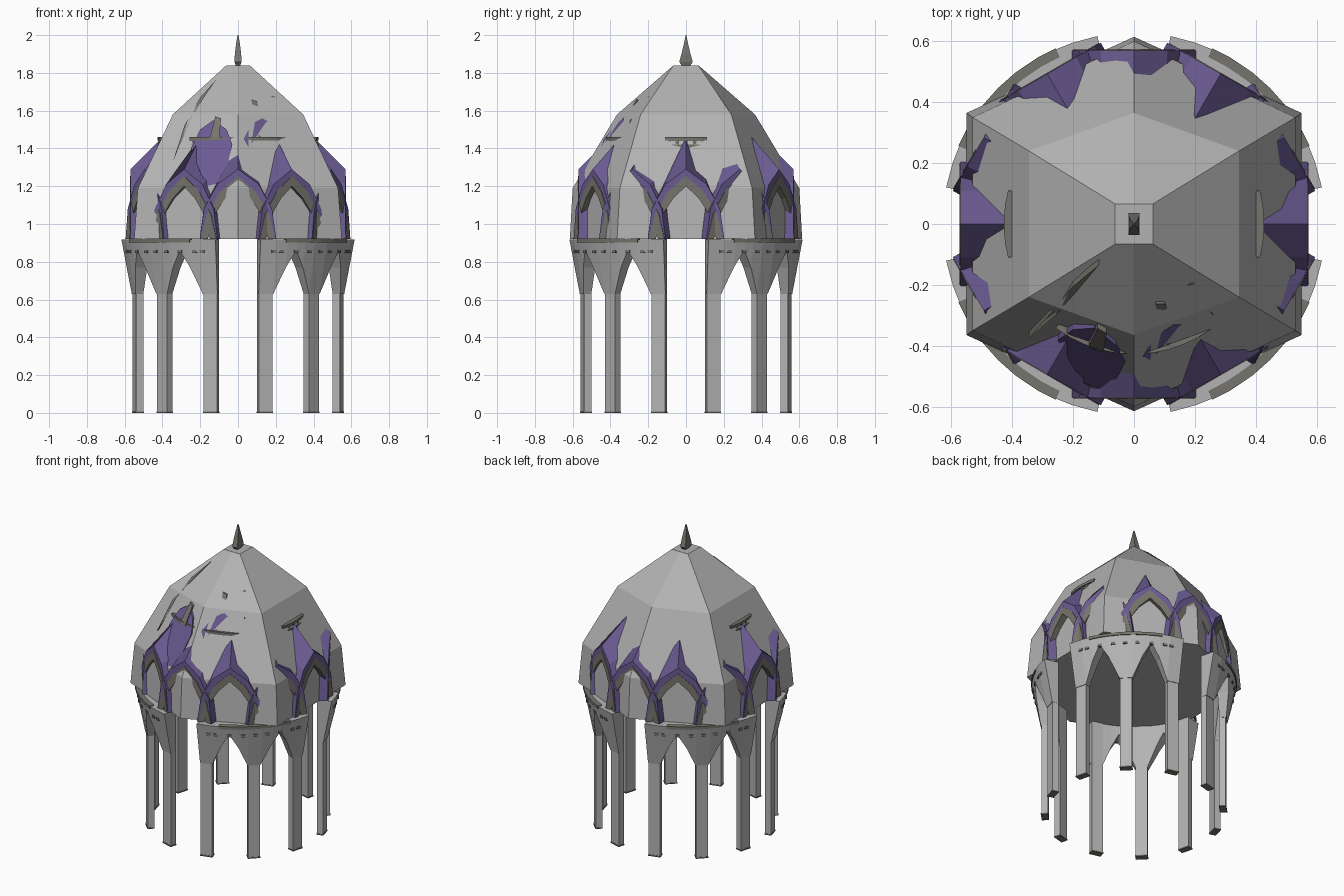
import bpy, math
from mathutils import Vector, Matrix
from mathutils.bvhtree import BVHTree

if "Cube" in bpy.data.objects:
    bpy.data.objects.remove(bpy.data.objects["Cube"])


def material(name, col):
    m = bpy.data.materials.new(name)
    m.diffuse_color = (*col, 1)
    m.use_nodes = True
    m.node_tree.nodes["Principled BSDF"].inputs["Base Color"].default_value = m.diffuse_color
    return m


STONE = material("pale_stone", (0.45, 0.45, 0.45))
TRIM = material("dark_trim", (0.18, 0.175, 0.15))
PURPLE = material("purple_roof", (0.145, 0.105, 0.29))


def make(name, verts, faces, mat):
    me = bpy.data.meshes.new(name)
    me.from_pydata([tuple(v) for v in verts], [], faces)
    me.materials.append(mat)
    ob = bpy.data.objects.new(name, me)
    bpy.context.collection.objects.link(ob)
    # consistent outward normals
    import bmesh
    bm = bmesh.new()
    bm.from_mesh(me)
    bmesh.ops.recalc_face_normals(bm, faces=bm.faces)
    bm.to_mesh(me)
    bm.free()
    return ob


def loft(rings, close=True, caps=True):
    """Faces joining equal-length rings of points."""
    n = len(rings[0])
    verts = [p for r in rings for p in r]
    faces = []
    for k in range(len(rings) - 1):
        for i in range(n if close else n - 1):
            j = (i + 1) % n
            faces.append((k * n + i, k * n + j, (k + 1) * n + j, (k + 1) * n + i))
    if caps:
        faces.append(tuple(range(n)))
        faces.append(tuple(range((len(rings) - 1) * n, len(rings) * n)))
    return verts, faces


def polar(r, deg, z, t=0.0):
    """Point at radius r, moved t along the tangent."""
    a = math.radians(deg)
    return Vector((r * math.cos(a) - t * math.sin(a), r * math.sin(a) + t * math.cos(a), z))


def box(name, deg, r0, r1, half, z0, z1, mat):
    rings = [[polar(r0, deg, z, -half), polar(r1, deg, z, -half),
              polar(r1, deg, z, half), polar(r0, deg, z, half)] for z in (z0, z1)]
    return make(name, *loft(rings), mat)


# faceted dome: six-sided rings (corner x, corner y, end y, height)
rings = []
for cx, cy, ey, z in ((0.55, 0.365, 0.615, 0.92), (0.53, 0.35, 0.60, 1.19),
                      (0.345, 0.24, 0.365, 1.58), (0.062, 0.066, 0.066, 1.84)):
    rings.append([(cx, -cy, z), (cx, cy, z), (0, ey, z), (-cx, cy, z), (-cx, -cy, z), (0, -ey, z)])
dome = make("dome", *loft(rings), STONE)
dome_tree = BVHTree.FromPolygons([v.co for v in dome.data.vertices],
                                 [tuple(p.vertices) for p in dome.data.polygons])

# columns with thin feet
for k in range(12):
    deg = 15 + 30 * k
    box("column", deg, 0.528, 0.568, 0.037, 0.008, 0.92, STONE)
    box("column_foot", deg, 0.526, 0.571, 0.039, 0, 0.008, TRIM)

# flared arcade wall over each group of three columns
profile = [(11, 0.63), (19, 0.63), (25, 0.77), (30, 0.86), (35, 0.77), (41, 0.63), (49, 0.63),
           (55, 0.77), (60, 0.86), (65, 0.77), (71, 0.63), (79, 0.63)]


def flare(z):
    return 0.573 + (z - 0.63) / 0.29 * 0.056


for q in range(4):
    rings = []
    for a, z in profile:
        d = a + 90 * q
        rings.append([polar(0.53, d, z), polar(flare(z), d, z),
                      polar(flare(0.92), d, 0.918), polar(0.53, d, 0.918)])
    make("arcade_wall", *loft(rings), STONE)
    # cornice strip and dentils
    strip = [[polar(r, a + 90 * q, z) for r, z in ((0.60, 0.903), (0.632, 0.903), (0.632, 0.922), (0.60, 0.922))]
             for a in (24, 30, 38, 45, 52, 60, 66)]
    make("arcade_cornice", *loft(strip), TRIM)
    for a in (18, 22, 30, 38, 45, 52, 60, 68, 72):
        box("dentil", a + 90 * q, 0.60, flare(0.86) + 0.004, 0.013, 0.847, 0.863, TRIM)


# dormers: purple pointed gable and stone-trim arch, twelve around
def mirror(half):
    """Half contour from foot to apex -> full contour."""
    return half + [(-t, z) for t, z in half[-2::-1]]


gable_front = mirror([(0.203, 0.92), (0.18, 1.08), (0.11, 1.21), (0, 1.29)])
gable_back = mirror([(0.203, 0.92), (0.18, 1.10), (0.10, 1.28), (0, 1.46)])
arch_out = mirror([(0.198, 0.92), (0.165, 1.05), (0.095, 1.17), (0, 1.255)])
arch_in = mirror([(0.16, 0.92), (0.13, 1.04), (0.068, 1.135), (0, 1.20)])
for k in range(12):
    d = 30 * k

    def contour(c, r):
        return [polar(r, d, z, t) for t, z in c]

    make("dormer_gable", *loft([contour(gable_back, 0.40), contour(gable_front, 0.57),
                                contour(arch_out, 0.57), contour(arch_out, 0.50)], False, False), PURPLE)
    make("dormer_arch", *loft([contour(arch_out, 0.50), contour(arch_out, 0.573),
                               contour(arch_in, 0.573), contour(arch_in, 0.50)], False, False), TRIM)

# balcony rails: two bands joined by posts
for mid, span in ((0, 15), (180, 15), (-71, 17), (-109, 18)):
    for z in (1.403, 1.443):
        arc = []
        for i in range(6):
            a = mid - span + 2 * span * i / 5
            arc.append([polar(r, a, h) for r, h in ((0.39, z), (0.428, z), (0.428, z + 0.018), (0.39, z + 0.018))])
        make("balcony_rail", *loft(arc), TRIM)
    for i in range(5):
        box("balcony_post", mid + (i - 2) * span * 0.42, 0.39, 0.422, 0.009, 1.42, 1.445, TRIM)


# thin plates laid on the front of the dome, given as x,z outlines
def on_dome(x, z, lift):
    hit, normal, _, _ = dome_tree.ray_cast(Vector((x, -2, z)), Vector((0, 1, 0)))
    return hit + Vector((0, -lift, 0))


def dome_plate(name, outline, lift, mat):
    front = [on_dome(x, z, lift) for x, z in outline]
    back = [p + Vector((0, 0.02, 0)) for p in front]
    make(name, *loft([back, front]), mat)


dome_plate("purple_patch_right", [(0.03, 1.45), (0.06, 1.40), (0.22, 1.38), (0.24, 1.44), (0.19, 1.52),
                                  (0.13, 1.56), (0.07, 1.53)], 0.006, PURPLE)
dome_plate("purple_patch_left", [(-0.25, 1.40), (-0.17, 1.20), (-0.08, 1.22), (-0.03, 1.42),
                                 (-0.06, 1.50), (-0.13, 1.55), (-0.20, 1.50)], 0.006, PURPLE)
dome_plate("short_rib_right", [(0.11, 1.45), (0.16, 1.45), (0.10, 1.65), (0.07, 1.66)], 0.015, TRIM)
dome_plate("short_rib_left", [(-0.15, 1.45), (-0.10, 1.45), (-0.09, 1.56), (-0.12, 1.57)], 0.015, TRIM)

# long diagonal ribs
for s in (-1, 1):
    pts = [(0.115, 1.765), (0.20, 1.67), (0.28, 1.53), (0.345, 1.33), (0.255, 1.55), (0.18, 1.67)]
    dome_plate("diagonal_rib", [(s * x, z) for x, z in pts], 0.008, TRIM)

# finial: flattened four-sided spearhead
fin = [[(-w, -h, z), (w, -h, z), (w, h, z), (-w, h, z)]
       for w, h, z in ((0.012, 0.022, 1.838), (0.018, 0.036, 1.858), (0.017, 0.024, 1.90),
                       (0.010, 0.011, 1.955), (0.003, 0.002, 2.0))]
make("finial", *loft(fin), TRIM)
